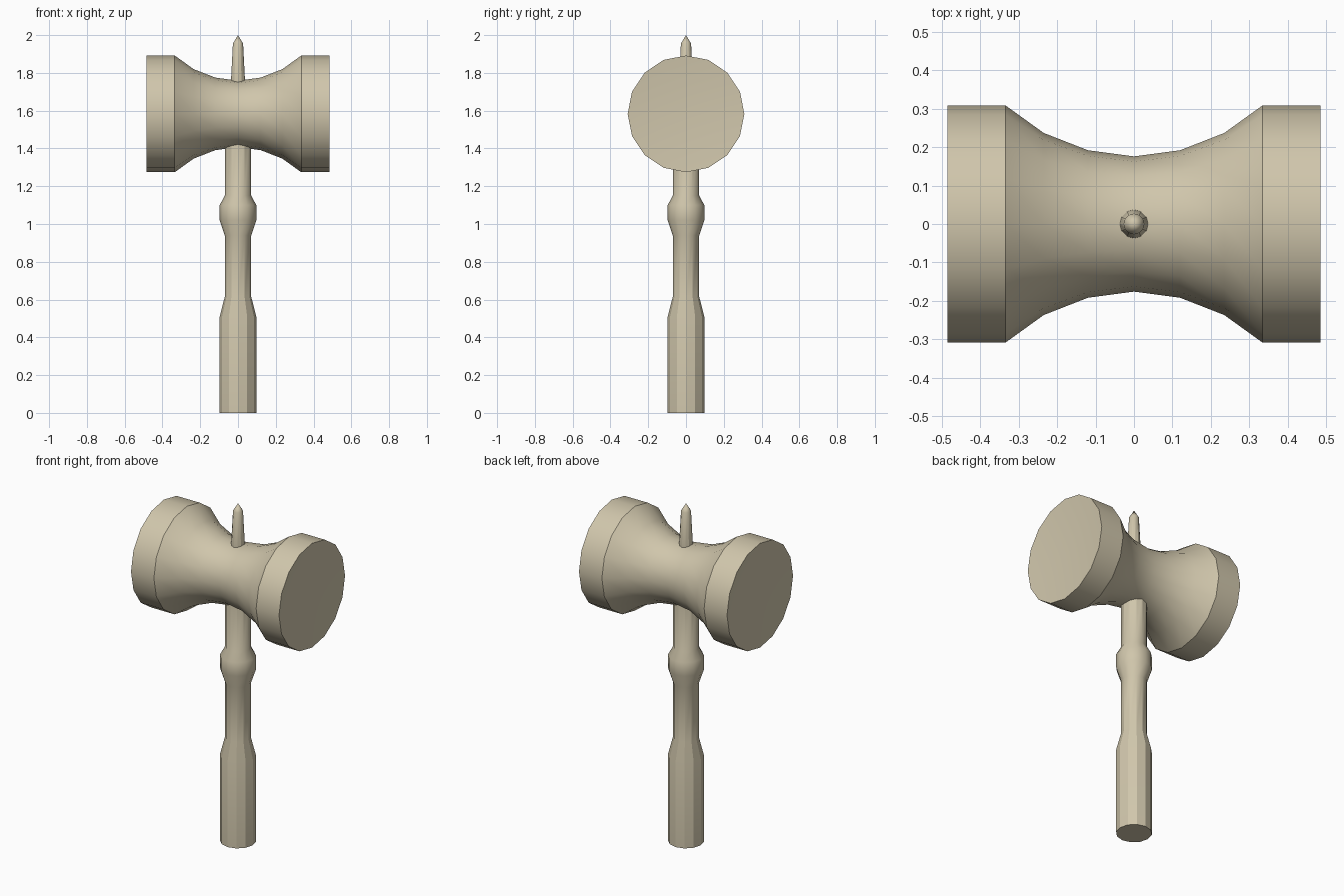
import bpy, bmesh
from math import sin, cos, tau, radians, pi

cube = bpy.data.objects.get("Cube")
if cube:
    bpy.data.objects.remove(cube, do_unlink=True)

wood = bpy.data.materials.new("pale_wood")
wood.use_nodes = True
colour = (0.63, 0.565, 0.41, 1)
wood.diffuse_color = colour
wood.node_tree.nodes["Principled BSDF"].inputs["Base Color"].default_value = colour


def turned_part(name, profile, sides, angle, location=(0, 0, 0), rotation=(0, 0, 0)):
    """Lathe a (radius, height) profile; zero radius makes a pole, open ends are capped."""
    bm = bmesh.new()
    rings = []
    for r, h in profile:
        count = sides if r else 1
        rings.append([bm.verts.new((r * cos(tau * i / sides), r * sin(tau * i / sides), h))
                      for i in range(count)])
    for a, b in zip(rings, rings[1:]):
        for i in range(sides):
            j = (i + 1) % sides
            corners = [a[i % len(a)], a[j % len(a)], b[j % len(b)], b[i % len(b)]]
            bm.faces.new(list(dict.fromkeys(corners)))
    for ring in (rings[0], rings[-1]):
        if len(ring) > 1:
            bm.faces.new(ring)
    bmesh.ops.recalc_face_normals(bm, faces=bm.faces)
    mesh = bpy.data.meshes.new(name)
    bm.to_mesh(mesh)
    bm.free()
    mesh.materials.append(wood)
    obj = bpy.data.objects.new(name, mesh)
    bpy.context.collection.objects.link(obj)
    obj.location, obj.rotation_euler = location, rotation
    bpy.ops.object.select_all(action='DESELECT')
    obj.select_set(True)
    bpy.context.view_layer.objects.active = obj
    bpy.ops.object.shade_smooth_by_angle(angle=radians(angle))
    return obj


# Waisted head with shallow dished striking faces, mirrored about its middle
half = [(0.176, 0), (0.192, 0.12), (0.237, 0.235), (0.309, 0.335), (0.309, 0.485), (0, 0.46)]
head = [(r, -h) for r, h in reversed(half[1:])] + half
turned_part("mallet_head", head, 16, 30, (0, 0, 1.583), (0, pi / 2, 0))

# Handle with thick grip and a collar
turned_part("handle", [(0.097, 0), (0.097, 0.51), (0.07, 0.615), (0.07, 0.94),
                       (0.097, 1.02), (0.097, 1.10), (0.07, 1.15), (0.07, 1.5)], 12, 29)

# Pointed peg through the top of the head
turned_part("top_peg", [(0.042, 1.6), (0.037, 1.76), (0.027, 1.955), (0, 2)], 12, 29)
